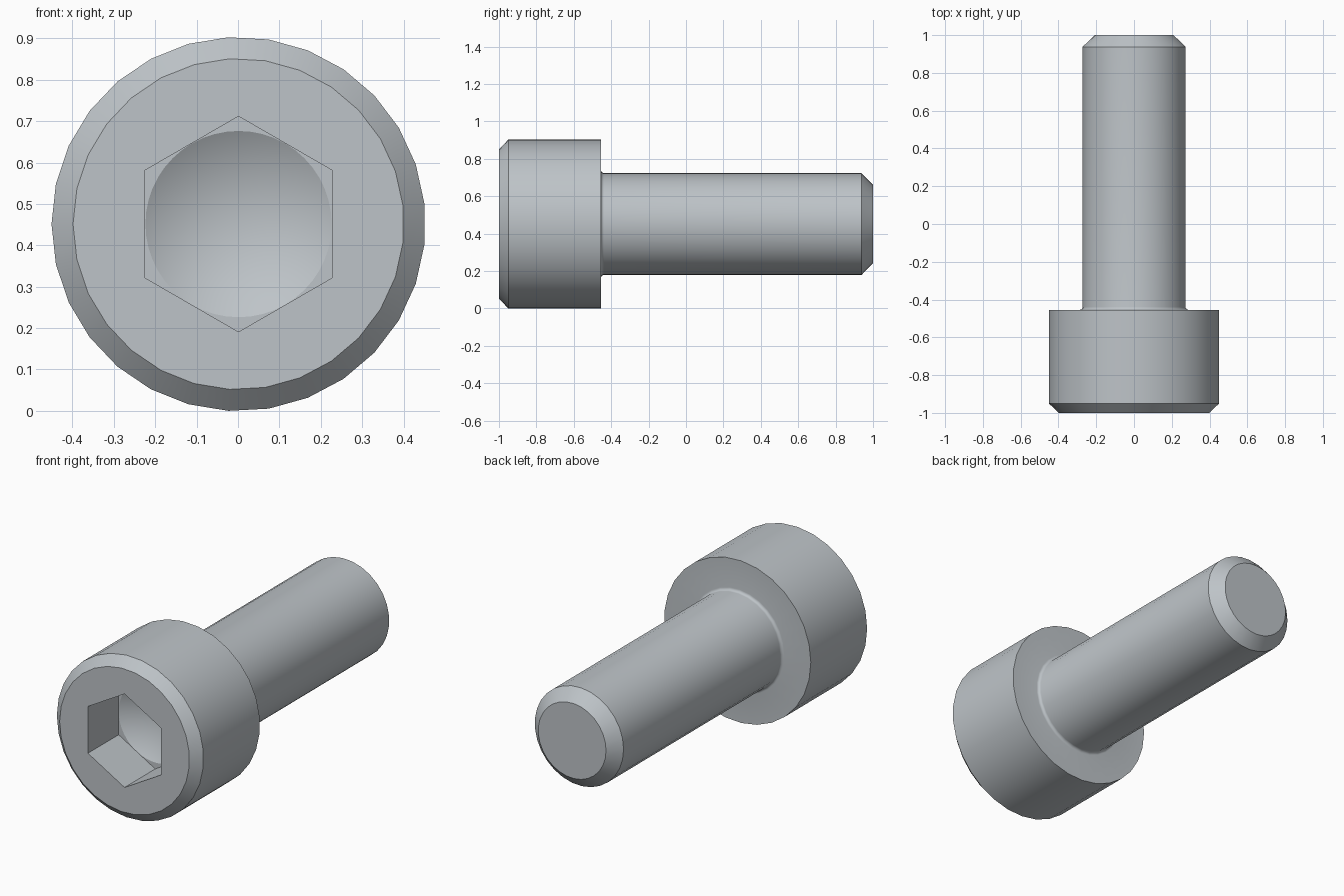
import bpy, bmesh, math
from mathutils import Vector

if "Cube" in bpy.data.objects:
    bpy.data.objects.remove(bpy.data.objects["Cube"])

SIDES = 29          # facets round the head and shank
HEAD_R, SHANK_R = 0.452, 0.2735
SEAT_Y = -0.4545    # underside of the head
FLAT_R = 0.2255     # centre to flat of the hexagon socket
FLOOR_Y = -0.73     # socket floor
FILLET = 0.016
AXIS = Vector((0.0013, 0.0, HEAD_R * math.cos(math.pi / SIDES / 2)))

bm = bmesh.new()


def ring(radius, y, sides, start):
    """Closed loop of vertices around the bolt axis."""
    verts = []
    for i in range(sides):
        a = start + 2 * math.pi * i / sides
        verts.append(bm.verts.new(AXIS + Vector((radius * math.cos(a), y, radius * math.sin(a)))))
    return verts


def skin(a, b):
    """Quads between two loops of equal count."""
    for i in range(len(a)):
        j = (i + 1) % len(a)
        bm.faces.new((a[i], a[j], b[j], b[i]))


def loop_edges(loop):
    return [bm.edges.get((v, loop[(i + 1) % len(loop)])) or
            bm.edges.new((v, loop[(i + 1) % len(loop)])) for i, v in enumerate(loop)]


def fill_between(outer, inner):
    """Flat face with a hole."""
    bmesh.ops.triangle_fill(bm, use_beauty=True, use_dissolve=False,
                            edges=loop_edges(outer) + loop_edges(inner),
                            normal=Vector((0, -1, 0)))


# Revolved body: chamfered head, fillet under the head, shank, chamfered tip
profile = [(0.40, -1.0), (HEAD_R, -0.95), (HEAD_R, SEAT_Y)]
for k in range(6):
    t = math.pi / 2 * k / 5
    profile.append((SHANK_R + FILLET * (1 - math.sin(t)), SEAT_Y + FILLET * (1 - math.cos(t))))
profile += [(SHANK_R, 0.938), (0.209, 1.0)]
rings = [ring(r, y, SIDES, math.pi) for r, y in profile]
for a, b in zip(rings, rings[1:]):
    skin(a, b)
bm.faces.new(rings[-1])

# Hexagon socket with a drilled conical bottom
corner_r = FLAT_R / math.cos(math.pi / 6)
rim = ring(corner_r, -1.0, 6, math.pi / 2)
floor = ring(corner_r, FLOOR_Y, 6, math.pi / 2)
drill = ring(FLAT_R * 0.998, FLOOR_Y, 48, math.pi / 2)
skin(rim, floor)
fill_between(rings[0], rim)
fill_between(floor, drill)
tip = bm.verts.new(AXIS + Vector((0, FLOOR_Y + FLAT_R * math.tan(math.pi / 6), 0)))
for i, v in enumerate(drill):
    bm.faces.new((v, drill[(i + 1) % 48], tip))

bmesh.ops.recalc_face_normals(bm, faces=bm.faces)
mesh = bpy.data.meshes.new("socket_head_bolt")
bm.to_mesh(mesh)
bm.free()

bolt = bpy.data.objects.new("socket_head_bolt", mesh)
bpy.context.collection.objects.link(bolt)

steel = bpy.data.materials.new("steel_grey")
steel.diffuse_color = (0.515, 0.552, 0.58, 1.0)
steel.use_nodes = True
steel.node_tree.nodes["Principled BSDF"].inputs["Base Color"].default_value = steel.diffuse_color
mesh.materials.append(steel)

bpy.context.view_layer.objects.active = bolt
bolt.select_set(True)
bpy.ops.object.shade_smooth_by_angle(angle=math.radians(28))
